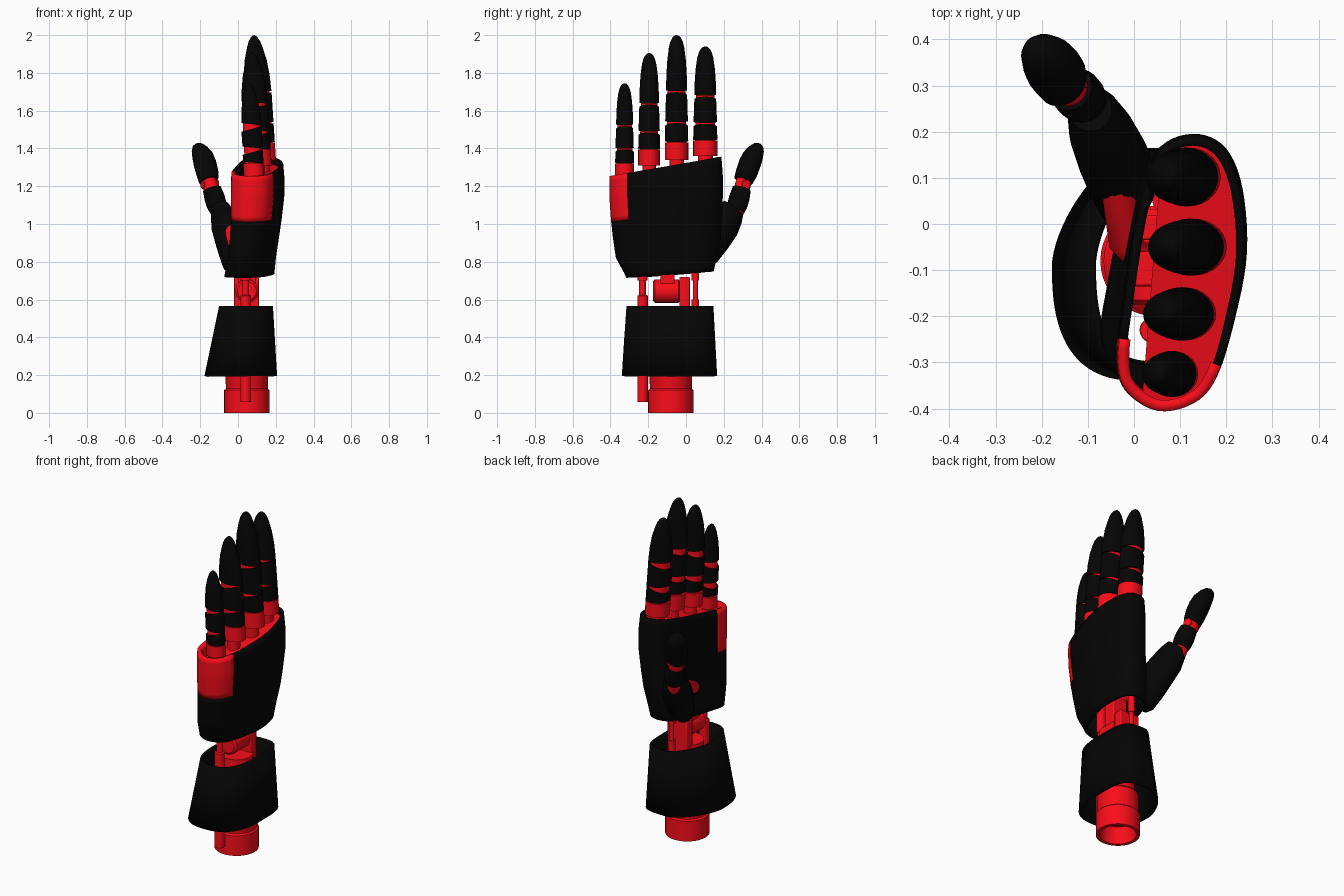
import bpy, bmesh
from math import cos, sin, pi, copysign
from mathutils import Vector

if "Cube" in bpy.data.objects:
    bpy.data.objects.remove(bpy.data.objects["Cube"])

def material(name, rgb):
    m = bpy.data.materials.new(name)
    m.diffuse_color = (*rgb, 1)
    m.use_nodes = True
    m.node_tree.nodes["Principled BSDF"].inputs["Base Color"].default_value = m.diffuse_color
    return m

BLACK = material("black", (0.0015, 0.0015, 0.0015))
RED = material("red", (0.95, 0.004, 0.01))

def loft(name, rings, mat, caps=True, keep=None, wall=0):
    """Skin a list of closed rings; keep() may drop faces, wall makes a shell."""
    bm = bmesh.new()
    vs = [[bm.verts.new(p) for p in r] for r in rings]
    n = len(rings[0])
    for a, b in zip(vs, vs[1:]):
        for j in range(n):
            k = (j + 1) % n
            q = (a[j], a[k], b[k], b[j])
            if keep is None or keep(sum((v.co for v in q), Vector()) / 4):
                bm.faces.new(q)
    if caps:
        bm.faces.new(vs[0][::-1])
        bm.faces.new(vs[-1])
        bmesh.ops.recalc_face_normals(bm, faces=bm.faces)
    bmesh.ops.delete(bm, geom=[v for v in bm.verts if not v.link_faces], context='VERTS')
    me = bpy.data.meshes.new(name)
    bm.to_mesh(me)
    bm.free()
    me.materials.append(mat)
    me.shade_smooth()
    me.set_sharp_from_angle(angle=0.6)
    ob = bpy.data.objects.new(name, me)
    bpy.context.collection.objects.link(ob)
    if wall:
        s = ob.modifiers.new("wall", 'SOLIDIFY')
        s.thickness, s.offset = wall, -1
    return ob

def tube(name, stations, mat, n=24, wide=1.0, deep=1.0, shift=0.0):
    """Oval limb through (x, y, z, radius) stations."""
    pts = [Vector(s[:3]) for s in stations]
    w = (pts[-1] - pts[0]).normalized()
    u = w.cross(Vector((0, 0, 1))).normalized()
    v = w.cross(u)
    rings = [[p + s[3] * (u * wide * cos(2*pi*i/n) + v * (deep * sin(2*pi*i/n) + shift)) for i in range(n)]
             for p, s in zip(pts, stations)]
    return loft(name, rings, mat)

def lathe(name, x, y, prof, mat, n=40):
    return loft(name, [[Vector((x + r*cos(2*pi*i/n), y + r*sin(2*pi*i/n), z)) for i in range(n)]
                       for r, z in prof], mat)

def box(name, lo, hi, mat, bevel=0.006):
    x0, y0, z0 = lo
    x1, y1, z1 = hi
    ob = loft(name, [[Vector(p + (z,)) for p in ((x0, y0), (x1, y0), (x1, y1), (x0, y1))]
                     for z in (z0, z1)], mat)
    b = ob.modifiers.new("bevel", 'BEVEL')
    b.width, b.segments = bevel, 2

def lerp_table(tab, z):
    for a, b in zip(tab, tab[1:]):
        if z <= b[0]:
            t = max(0, (z - a[0]) / (b[0] - a[0]))
            return [p + (q - p) * t for p, q in zip(a[1:], b[1:])]
    return tab[-1][1:]

# Base socket: hollow collar and core
lathe("base_socket", 0.047, -0.08, [(0.09, 0.1), (0.1, 0), (0.12, 0), (0.12, 0.12), (0.111, 0.128),
      (0.111, 0.15), (0.113, 0.155), (0.113, 0.24), (0.09, 0.26), (0.09, 0.56)], RED)

# Forearm cuff: open tapered shell, each corner with its own roundness
def oval(x0, x1, y0, y1, z, n=72):
    pts = []
    for i in range(n):
        c, s = cos(2*pi*i/n), sin(2*pi*i/n)
        e = 2 / ((4.2 if c > 0 else 1.55) if s > 0 else (2.4 if c > 0 else 2.6))
        pts.append(Vector(((x0+x1)/2 + (x1-x0)/2 * copysign(abs(c)**e, c),
                           (y0+y1)/2 + (y1-y0)/2 * copysign(abs(s)**e, s), z)))
    return pts
loft("forearm_cuff", [oval(-0.178, 0.207, -0.34, 0.165, 0.195), oval(-0.139, 0.196, -0.328, 0.155, 0.38),
                      oval(-0.1, 0.185, -0.315, 0.145, 0.567)], BLACK, caps=False, wall=0.018)

# Wrist joint, frame and actuator rods
tube("wrist_barrel", [(0.047, -0.175, 0.645, 0.05), (0.047, -0.165, 0.645, 0.062),
                      (0.047, -0.04, 0.645, 0.062), (0.047, -0.03, 0.645, 0.05)], RED)
box("wrist_frame", (-0.02, -0.035, 0.5), (0.11, 0.02, 0.72), RED)
box("wrist_link", (0.0, -0.135, 0.68), (0.095, -0.06, 1.05), RED)
lathe("long_rod", 0.04, -0.23, [(0.028, 0.058), (0.028, 0.62), (0.018, 0.625), (0.018, 0.7),
                              (0.026, 0.7), (0.026, 0.9)], RED, 20)
lathe("short_rod", 0.06, 0.05, [(0.02, 0.4), (0.02, 0.6), (0.014, 0.6), (0.014, 0.7),
                               (0.02, 0.7), (0.02, 0.95)], RED, 20)

# Palm outline seen from above, smoothed
OUT = [(-0.02, -0.36), (0.05, -0.405), (0.13, -0.388), (0.18, -0.33), (0.22, -0.2), (0.245, -0.06),
       (0.235, 0.08), (0.2, 0.165), (0.14, 0.197), (0.07, 0.18), (0.03, 0.12), (0.0, 0.0),
       (-0.025, -0.17), (-0.038, -0.29)]
OUTLINE = []
for i in range(len(OUT)):
    p0, p1, p2, p3 = (Vector(OUT[(i + k) % len(OUT)]) for k in (-1, 0, 1, 2))
    for t in (0, 0.2, 0.4, 0.6, 0.8):
        OUTLINE.append(0.5 * (2*p1 + (p2-p0)*t + (2*p0-5*p1+4*p2-p3)*t*t + (3*p1-p0-3*p2+p3)*t**3))

# z, x min, x max, y min, y max of the palm
EXTENT = [(0.72, -0.075, 0.19, -0.315, 0.14), (0.82, -0.055, 0.2, -0.37, 0.162),
          (0.92, -0.045, 0.215, -0.385, 0.183), (1.02, -0.04, 0.23, -0.396, 0.188),
          (1.15, -0.04, 0.245, -0.405, 0.195), (1.25, -0.038, 0.245, -0.405, 0.195),
          (1.36, -0.03, 0.235, -0.4, 0.187)]

def palm_point(p, t, drop=0.0, low=None):
    bottom = 0.72 + 0.055 * (p.y + 0.31) if low is None else low
    top = 1.27 + 0.17 * (p.y + 0.31) - drop
    z = bottom + (top - bottom) * t
    x0, x1, y0, y1 = lerp_table(EXTENT, z)
    return Vector((x0 + (x1-x0) * (p.x + 0.04) / 0.285, y0 + (y1-y0) * (p.y + 0.405) / 0.602, z))

# Palm shell with its red side panel on the little-finger edge
def in_panel(c):
    return c.z > 1.02 and (c.y < -0.31 or (c.x < 0 and c.y < -0.24))
rings = [[palm_point(p, t / 20) for p in OUTLINE] for t in range(21)]
loft("palm_shell", rings, BLACK, False, lambda c: not in_panel(c), 0.018)
loft("palm_side_panel", rings, RED, False, in_panel, 0.024)

# Red inner chassis leaving a slot along the palm side
def chassis(p, t):
    v = palm_point(p, t, 0.035, 1.0)
    c = Vector((0.1, -0.1, v.z))
    v = Vector((c.x + (v.x - c.x) * 0.9, c.y + (v.y - c.y) * 0.95, v.z))
    v.x = max(v.x, 0.04 + 0.08 * (v.y + 0.1))
    return v
loft("palm_chassis", [[chassis(p, t) for p in OUTLINE] for t in (0, 0.5, 1)], RED)

# Fingers: red core, knuckle and three black phalanges
def finger(name, y, z0, z1, xb, xt, rx, ry):
    h, n = z1 - z0, 28
    size = [(0, 1, 1), (0.14, 1, 1), (0.3, 1, 0.97), (0.55, 1, 0.9), (0.68, 0.94, 0.87),
            (0.8, 0.8, 0.79), (0.9, 0.57, 0.66), (0.95, 0.42, 0.52), (0.98, 0.26, 0.36), (0.993, 0.14, 0.22),
            (1, 0.04, 0.06)]
    def ring(f, gap=0, k=1):
        sx, sy = lerp_table(size, f)
        xc = xb + (xt - xb) * f
        return [Vector((xc + rx*sx*k*cos(2*pi*i/n), y + ry*sy*k*sin(2*pi*i/n),
                        z0 + h*f + gap*(1 - cos(2*pi*i/n))/2)) for i in range(n)]
    lathe(name + "_knuckle", xb, y, [(ry*0.62, z0 - 0.13), (ry*0.62, z0 + 0.02)], RED, 20)
    loft(name + "_base", [ring(0), ring(0.07), ring(0.14)], RED)
    loft(name + "_core", [ring(f, 0, 0.84) for f in (0.1, 0.3, 0.55, 0.68)], RED)
    loft(name + "_lower", [ring(0.143, 0.008), ring(0.22), ring(0.294, -0.03)], BLACK)
    loft(name + "_middle", [ring(0.302, 0.01), ring(0.42), ring(0.542, -0.03)], BLACK)
    loft(name + "_tip", [ring(0.55, 0.012)] + [ring(f) for f in (0.62, 0.68, 0.74, 0.8, 0.85, 0.9, 0.95,
                                                                 0.98, 0.993, 1)], BLACK)

finger("index_finger", 0.102, 1.36, 1.94, 0.118, 0.08, 0.07, 0.064)
finger("middle_finger", -0.05, 1.34, 2.0, 0.128, 0.085, 0.073, 0.062)
finger("ring_finger", -0.195, 1.31, 1.905, 0.108, 0.075, 0.07, 0.058)
finger("little_finger", -0.325, 1.25, 1.745, 0.085, 0.06, 0.054, 0.05)

# Thumb: mount, deep metacarpal pad, two phalanges and red joints
tube("thumb_mount", [(0.03, -0.09, 0.86, 0.035), (-0.02, -0.04, 0.9, 0.035), (-0.035, 0.1, 0.97, 0.04)], RED)
tube("thumb_metacarpal", [(-0.03, 0.04, 0.75, 0.02), (-0.03, 0.06, 0.775, 0.05), (-0.033, 0.11, 0.84, 0.07),
     (-0.05, 0.16, 0.91, 0.074), (-0.075, 0.215, 0.98, 0.068), (-0.09, 0.25, 1.04, 0.056),
     (-0.1, 0.265, 1.075, 0.045)], BLACK, wide=1.05, deep=1.4, shift=-0.4)
tube("thumb_core", [(-0.095, 0.255, 1.02, 0.04), (-0.125, 0.285, 1.14, 0.04), (-0.15, 0.302, 1.21, 0.042),
                    (-0.165, 0.32, 1.27, 0.035)], RED)
tube("thumb_proximal", [(-0.104, 0.264, 1.07, 0.043), (-0.113, 0.272, 1.1, 0.05), (-0.124, 0.283, 1.14, 0.051),
                        (-0.138, 0.295, 1.185, 0.046)], BLACK, wide=1.08, deep=1.05)
tube("thumb_joint", [(-0.19, 0.288, 1.21, 0.024), (-0.108, 0.32, 1.21, 0.024)], RED)
tube("thumb_tip", [(-0.155, 0.303, 1.23, 0.046), (-0.162, 0.32, 1.27, 0.052), (-0.175, 0.338, 1.32, 0.053),
                   (-0.187, 0.355, 1.36, 0.049), (-0.203, 0.373, 1.395, 0.038), (-0.213, 0.384, 1.416, 0.024),
                   (-0.218, 0.389, 1.424, 0.008)], BLACK, wide=1.18, deep=1.08)
